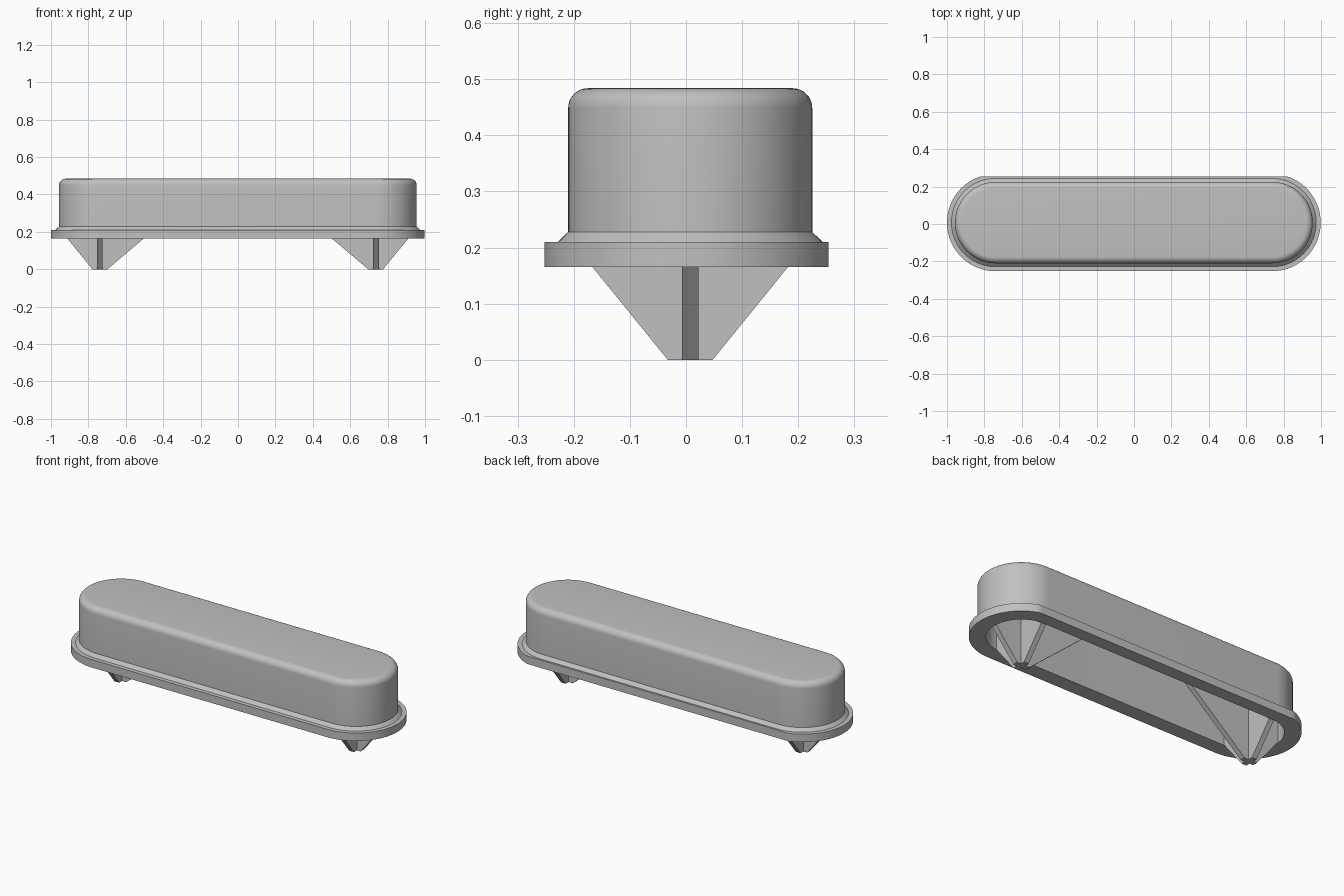
import bpy, bmesh, math
from mathutils import Vector

cube = bpy.data.objects.get("Cube")
if cube:
    bpy.data.objects.remove(cube, do_unlink=True)

CX, CY = -0.001, 0.0075      # centre of the cap
HALF = 0.739                 # distance from centre to each end arc centre
BACK = 0.254                 # flat cut along the back of the flange
SEG = 48                     # segments per end arc

grey = bpy.data.materials.new("plain grey")
grey.use_nodes = True
colour = (0.53, 0.53, 0.53, 1)
grey.diffuse_color = colour
grey.node_tree.nodes["Principled BSDF"].inputs["Base Color"].default_value = colour


def finish(name, bm, smooth=False):
    bmesh.ops.recalc_face_normals(bm, faces=bm.faces)
    mesh = bpy.data.meshes.new(name)
    bm.to_mesh(mesh)
    bm.free()
    mesh.materials.append(grey)
    obj = bpy.data.objects.new(name, mesh)
    bpy.context.collection.objects.link(obj)
    if smooth:
        bpy.ops.object.select_all(action='DESELECT')
        obj.select_set(True)
        bpy.context.view_layer.objects.active = obj
        bpy.ops.object.shade_smooth_by_angle(angle=math.radians(30))
    return obj


def stadium(bm, r, z):
    """Ring of vertices: two half circles joined by straight sides."""
    ring = []
    for side in (1, -1):
        for i in range(SEG + 1):
            a = math.pi * (i / SEG - 0.5)
            x = CX + side * (HALF + r * math.cos(a))
            y = CY + side * r * math.sin(a)
            ring.append(bm.verts.new((x, min(y, BACK), z)))
    return ring


# Hollow cap: from the inner ceiling, down, around the flange and up to the top
profile = [(0.175, 0.44), (0.175, 0.165), (0.26, 0.165), (0.26, 0.21),
           (0.236, 0.21), (0.2175, 0.228)]
fillet = 0.035
for i in range(9):
    a = math.pi / 2 * i / 8
    profile.append((0.2175 - fillet * (1 - math.cos(a)),
                    0.484 - fillet * (1 - math.sin(a))))

bm = bmesh.new()
rings = [stadium(bm, r, z) for r, z in profile]
for low, high in zip(rings, rings[1:]):
    n = len(low)
    for i in range(n):
        j = (i + 1) % n
        bm.faces.new((low[i], low[j], high[j], high[i]))
bm.faces.new(rings[0])
bm.faces.new(rings[-1])
finish("hollow_cap", bm, smooth=True)


def rib(name, outline, origin, direction, thickness=0.03):
    """Flat plate: outline of (along, z) points, thickened sideways."""
    side = Vector((-direction.y, direction.x, 0)) * thickness
    bm = bmesh.new()
    face = bm.faces.new([bm.verts.new(origin + direction * u + Vector((0, 0, z)) - side / 2)
                         for u, z in outline])
    grown = bmesh.ops.extrude_face_region(bm, geom=[face])
    bmesh.ops.translate(bm, vec=side,
                        verts=[v for v in grown["geom"] if isinstance(v, bmesh.types.BMVert)])
    finish(name, bm)


# Cross-shaped tapered feet, with a long brace running towards the middle
long_rib = [(-0.038, 0), (0.042, 0), (0.574, 0.45), (-0.18, 0.45),
            (-0.18, 0.175), (-0.173, 0.165)]
cross_rib = [(-0.04, 0), (0.04, 0), (0.174, 0.165), (0.18, 0.172),
             (0.18, 0.45), (-0.18, 0.45), (-0.18, 0.172), (-0.174, 0.165)]
for label, s in (("left", 1), ("right", -1)):
    foot = Vector((CX + s * HALF, CY, 0))
    rib(label + "_long_rib", long_rib, foot, Vector((-s, 0, 0)))
    rib(label + "_cross_rib", cross_rib, foot, Vector((0, 1, 0)))
